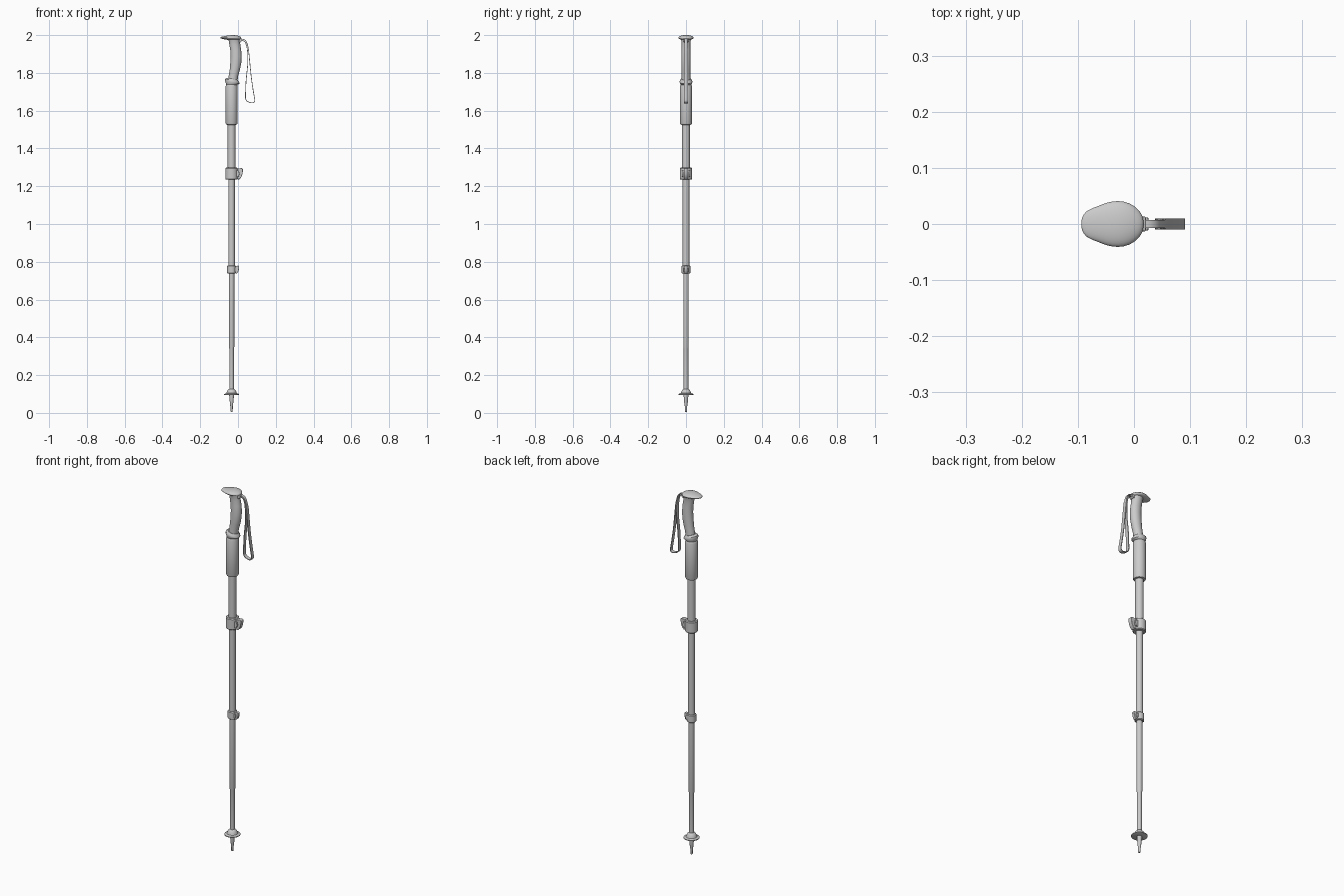
import bpy, bmesh, math
from mathutils import Vector

AX = -0.034  # x of the pole axis


def finish(name, bm, angle=35, subsurf=0, bevel=0):
    bmesh.ops.recalc_face_normals(bm, faces=bm.faces)
    me = bpy.data.meshes.new(name)
    bm.to_mesh(me)
    bm.free()
    ob = bpy.data.objects.new(name, me)
    bpy.context.collection.objects.link(ob)
    bpy.ops.object.select_all(action='DESELECT')
    bpy.context.view_layer.objects.active = ob
    ob.select_set(True)
    bpy.ops.object.shade_smooth_by_angle(angle=math.radians(angle))
    if bevel:
        m = ob.modifiers.new("bevel", 'BEVEL')
        m.width, m.segments = bevel, 3
    if subsurf:
        m = ob.modifiers.new("subsurf", 'SUBSURF')
        m.levels = m.render_levels = subsurf
    return ob


def skin(name, rings, **kw):
    """Join closed rings of points into a capped tube."""
    bm = bmesh.new()
    vs = [[bm.verts.new(p) for p in r] for r in rings]
    n = len(vs[0])
    for a, b in zip(vs, vs[1:]):
        for i in range(n):
            j = (i + 1) % n
            bm.faces.new((a[i], a[j], b[j], b[i]))
    bm.faces.new(vs[0][::-1])
    bm.faces.new(vs[-1])
    return finish(name, bm, **kw)


def ring(cx, z, rx, ry, tilt=0, n=32):
    return [(cx + rx * math.cos(t), ry * math.sin(t), z + tilt * math.cos(t))
            for t in (2 * math.pi * i / n for i in range(n))]


def lathe(name, profile, **kw):
    return skin(name, [ring(AX, z, r, r) for r, z in profile], **kw)


def slab(name, outline, half, bevel=0):
    """Extrude an x-z outline across y."""
    return skin(name, [[(x, y, z) for x, z in outline] for y in (-half, half)], bevel=bevel)


# tip, basket
lathe("tip", [(0.004, 0.006), (0.006, 0.009), (0.0065, 0.035), (0.008, 0.042),
              (0.0125, 0.09), (0.0125, 0.105)])
lathe("basket", [(0.036, 0.094), (0.040, 0.096), (0.040, 0.100), (0.028, 0.104), (0.025, 0.112),
                 (0.021, 0.120), (0.015, 0.126), (0.012, 0.127)])

# telescoping shafts
lathe("lower_shaft", [(0.012, 0.10), (0.012, 0.34), (0.0145, 0.35), (0.0145, 0.77)])
lathe("middle_shaft", [(0.0175, 0.745), (0.0175, 1.27)])
lathe("upper_shaft", [(0.0205, 1.25), (0.0205, 1.60)])


# clamp collars with quick-release levers
def clamp(tag, z, r, h, reach, half):
    lathe(tag + "_clamp_collar", [(r - 0.004, z), (r, z + 0.004), (r, z + h - 0.004),
                                  (r - 0.004, z + h)])
    s = AX + r * 0.85
    d = reach - s
    outline = [(s, z + 0.004), (s + 0.35 * d, z + 0.01 * h), (s + 0.7 * d, z + 0.17 * h),
               (s + 0.92 * d, z + 0.45 * h), (reach, z + 0.75 * h), (s + 0.97 * d, z + 0.92 * h),
               (s + 0.75 * d, z + 0.97 * h), (s, z + 0.90 * h)]
    slab(tag + "_clamp_lever", outline, half * 0.6, bevel=0.002)
    # ears either side of the lever
    for side in (-1, 1):
        y = side * half * 0.85
        ear = slab(tag + "_clamp_ear", [(s - 0.01, z + 0.2 * h), (s + 0.3 * d, z + 0.25 * h),
                   (s + 0.45 * d, z + 0.5 * h), (s + 0.3 * d, z + 0.75 * h),
                   (s - 0.01, z + 0.8 * h)], half * 0.22, bevel=0.001)
        ear.location.y = y


clamp("upper", 1.235, 0.033, 0.063, 0.026, 0.019)
clamp("lower", 0.737, 0.0235, 0.044, 0.006, 0.013)

# foam sleeve below the grip
lathe("foam_sleeve", [(0.022, 1.525), (0.029, 1.527), (0.032, 1.534), (0.032, 1.728),
                      (0.029, 1.738), (0.024, 1.745)])

# tilted flange and contoured grip
skin("grip_flange", [ring(AX, 1.736, 0.028, 0.028, 0), ring(-0.032, 1.742, 0.033, 0.031, -0.004),
                     ring(-0.031, 1.751, 0.038, 0.034, -0.009), ring(-0.030, 1.759, 0.037, 0.033, -0.010),
                     ring(-0.028, 1.768, 0.027, 0.026, -0.006)])
grip = [(-0.028, 1.755, 0.025, 0.024), (-0.024, 1.785, 0.025, 0.023), (-0.017, 1.815, 0.027, 0.024),
        (-0.012, 1.850, 0.029, 0.025), (-0.010, 1.885, 0.029, 0.025), (-0.012, 1.920, 0.029, 0.024),
        (-0.017, 1.950, 0.029, 0.023), (-0.019, 1.970, 0.030, 0.025), (-0.020, 1.985, 0.031, 0.029)]
skin("grip", [ring(*g) for g in grip], angle=50)

# palm rest with a beak, lofted along x: x, half width, bottom z, top z
palm = [(-0.094, 0.006, 1.984, 1.989), (-0.091, 0.018, 1.982, 1.991), (-0.080, 0.027, 1.979, 1.993),
        (-0.065, 0.032, 1.976, 1.996), (-0.048, 0.040, 1.974, 1.999), (-0.028, 0.043, 1.973, 2.001),
        (-0.008, 0.039, 1.973, 1.999), (0.007, 0.028, 1.974, 1.995), (0.015, 0.016, 1.977, 1.991),
        (0.017, 0.006, 1.980, 1.987)]
rings = []
for x, w, b, t in palm:
    rings.append([(x, w * math.cos(a), (b + t) / 2 + (t - b) / 2 * math.sin(a))
                  for a in (2 * math.pi * i / 16 for i in range(16))])
skin("palm_rest", rings, angle=180, subsurf=1)

# strap anchor at the back of the head
slab("strap_anchor", [(0.0, 1.962), (0.014, 1.962), (0.021, 1.970), (0.021, 1.981), (0.0, 1.985)],
     0.013, bevel=0.002)

# wrist strap: flat ribbon following a smooth loop
ctrl = [(0.010, 1.978), (0.030, 1.977), (0.045, 1.962), (0.055, 1.925), (0.062, 1.860),
        (0.070, 1.780), (0.080, 1.710), (0.088, 1.663), (0.087, 1.647), (0.074, 1.641),
        (0.052, 1.648), (0.041, 1.660), (0.040, 1.690), (0.043, 1.760), (0.051, 1.840),
        (0.052, 1.900), (0.046, 1.940), (0.034, 1.967), (0.010, 1.972)]
pts = [Vector((x, 0, z)) for x, z in ctrl]
path = []
for i in range(len(pts) - 1):
    p0, p1, p2, p3 = pts[max(i - 1, 0)], pts[i], pts[i + 1], pts[min(i + 2, len(pts) - 1)]
    for k in range(5):
        t = k / 5
        path.append(0.5 * (2 * p1 + (p2 - p0) * t + (2 * p0 - 5 * p1 + 4 * p2 - p3) * t * t
                           + (3 * p1 - p0 - 3 * p2 + p3) * t ** 3))
path.append(pts[-1])
rings = []
for i, p in enumerate(path):
    d = (path[min(i + 1, len(path) - 1)] - path[max(i - 1, 0)]).normalized()
    n = Vector((-d.z, 0, d.x)) * 0.0018
    w = Vector((0, 0.0075 if p.z > 1.93 else 0.010, 0))
    rings.append([p + n + w, p + n - w, p - n - w, p - n + w])
skin("wrist_strap", rings)
